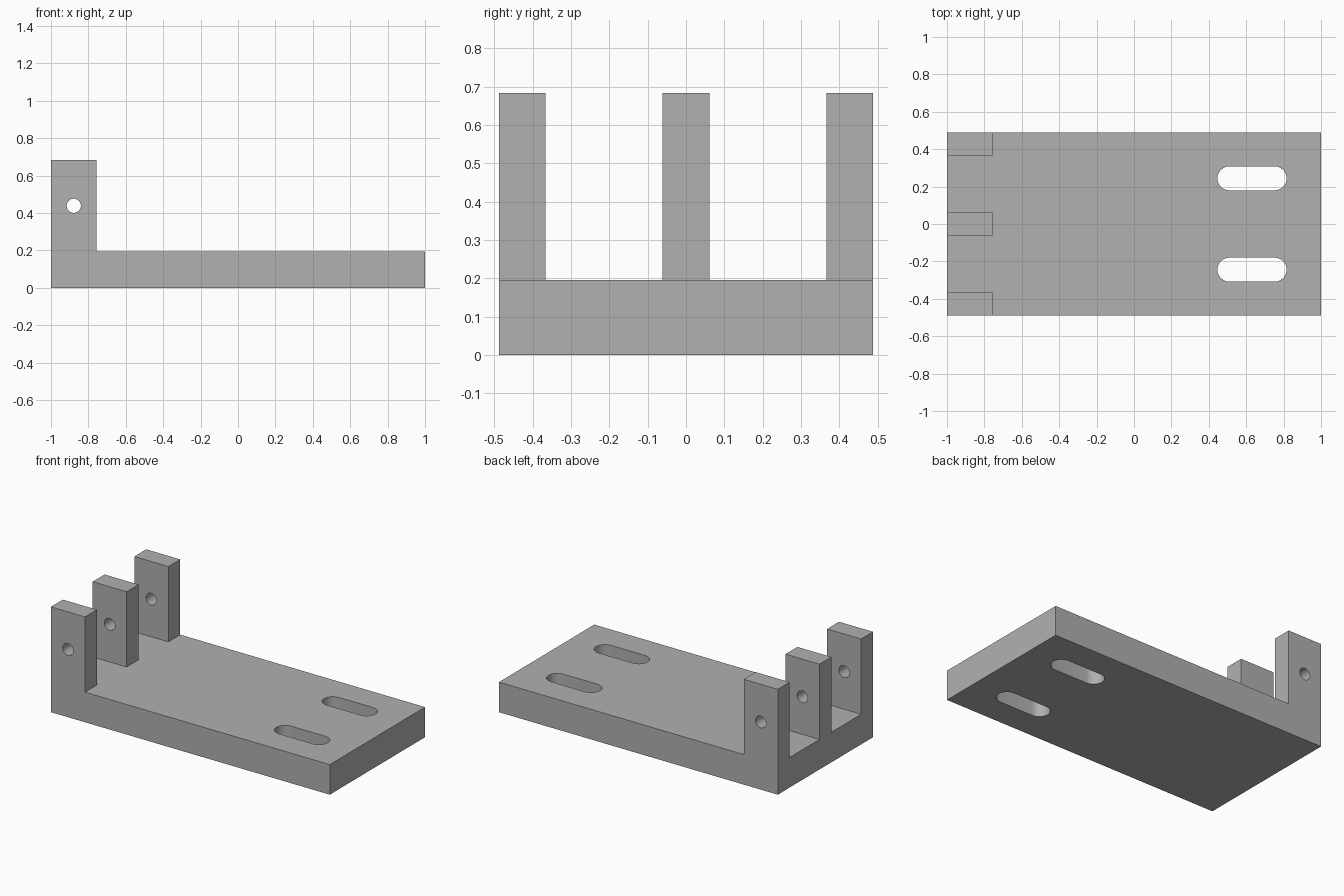
import bpy
import bmesh
import math
from mathutils import Matrix, Vector

LENGTH, WIDTH, BASE_H, TOP = 2.0, 0.976, 0.195, 0.683
POST_X = -0.756                      # inner face of the posts
POST_EDGES = (-0.366, -0.061, 0.061, 0.366)
HOLE = Vector((-0.878, 0, 0.439))
HOLE_R, SLOT_R = 0.038, 0.064

cube = bpy.data.objects.get("Cube")
if cube:
    bpy.data.objects.remove(cube, do_unlink=True)

grey = bpy.data.materials.new("plain grey")
grey.use_nodes = True
colour = (0.44, 0.44, 0.44, 1)
grey.diffuse_color = colour
grey.node_tree.nodes["Principled BSDF"].inputs["Base Color"].default_value = colour


def make_object(name, bm):
    bmesh.ops.recalc_face_normals(bm, faces=bm.faces)
    mesh = bpy.data.meshes.new(name)
    bm.to_mesh(mesh)
    bm.free()
    mesh.materials.append(grey)
    obj = bpy.data.objects.new(name, mesh)
    bpy.context.collection.objects.link(obj)
    return obj


def prism(name, outline, depth):
    """Extrude a closed outline along the given vector."""
    bm = bmesh.new()
    face = bm.faces.new([bm.verts.new(p) for p in outline])
    ext = bmesh.ops.extrude_face_region(bm, geom=[face], use_keep_orig=True)
    moved = [v for v in ext["geom"] if isinstance(v, bmesh.types.BMVert)]
    bmesh.ops.translate(bm, verts=moved, vec=depth)
    return make_object(name, bm)


def arc(start, end, steps):
    return [start + (end - start) * i / steps for i in range(steps + 1)]


# Base plate, scored along the post outlines
bm = bmesh.new()
bmesh.ops.create_cube(bm, size=1, matrix=Matrix.Translation((0, 0, BASE_H / 2))
                      @ Matrix.Diagonal((LENGTH, WIDTH, BASE_H, 1)))
cuts = [((POST_X, 0, 0), (1, 0, 0))] + [((0, y, 0), (0, 1, 0)) for y in POST_EDGES]
for point, normal in cuts:
    bmesh.ops.bisect_plane(bm, geom=bm.verts[:] + bm.edges[:] + bm.faces[:],
                           plane_co=point, plane_no=normal)


# Three hinge posts raised from the plate
def is_post(face):
    c = face.calc_center_median()
    y = abs(c.y)
    return face.normal.z > 0.9 and c.x < POST_X and (y < POST_EDGES[2] or y > POST_EDGES[3])


bm.normal_update()
tops = [f for f in bm.faces if is_post(f)]
ext = bmesh.ops.extrude_face_region(bm, geom=tops)
raised = [v for v in ext["geom"] if isinstance(v, bmesh.types.BMVert)]
bmesh.ops.translate(bm, verts=raised, vec=(0, 0, TOP - BASE_H))
bmesh.ops.delete(bm, geom=[f for f in tops if f.is_valid], context="FACES")
bmesh.ops.dissolve_limit(bm, angle_limit=math.radians(1), verts=bm.verts, edges=bm.edges)
bracket = make_object("hinge_bracket", bm)

# Pin hole cutter through all posts
ring = [HOLE + Vector((HOLE_R * math.cos(a), -1, HOLE_R * math.sin(a)))
        for a in arc(0, math.tau, 32)[:-1]]
cutters = [prism("pin_hole_cutter", ring, (0, 2, 0))]

# Rounded mounting slot cutters
for side in (-1, 1):
    outline = []
    for x, start in ((0.752, -math.pi / 2), (0.51, math.pi / 2)):
        outline += [(x + SLOT_R * math.cos(a), side * 0.244 + SLOT_R * math.sin(a), -0.1)
                    for a in arc(start, start + math.pi, 16)]
    cutters.append(prism("slot_cutter", outline, (0, 0, 0.5)))

# Cut the openings, then drop the cutters
bpy.context.view_layer.objects.active = bracket
for cutter in cutters:
    cutter.hide_render = True
    mod = bracket.modifiers.new("opening", "BOOLEAN")
    mod.operation = "DIFFERENCE"
    mod.solver = "EXACT"
    mod.object = cutter
    bpy.ops.object.modifier_apply(modifier=mod.name)
    bpy.data.objects.remove(cutter, do_unlink=True)

bpy.ops.object.select_all(action="DESELECT")
bracket.select_set(True)
bpy.ops.object.shade_smooth_by_angle(angle=math.radians(30))
